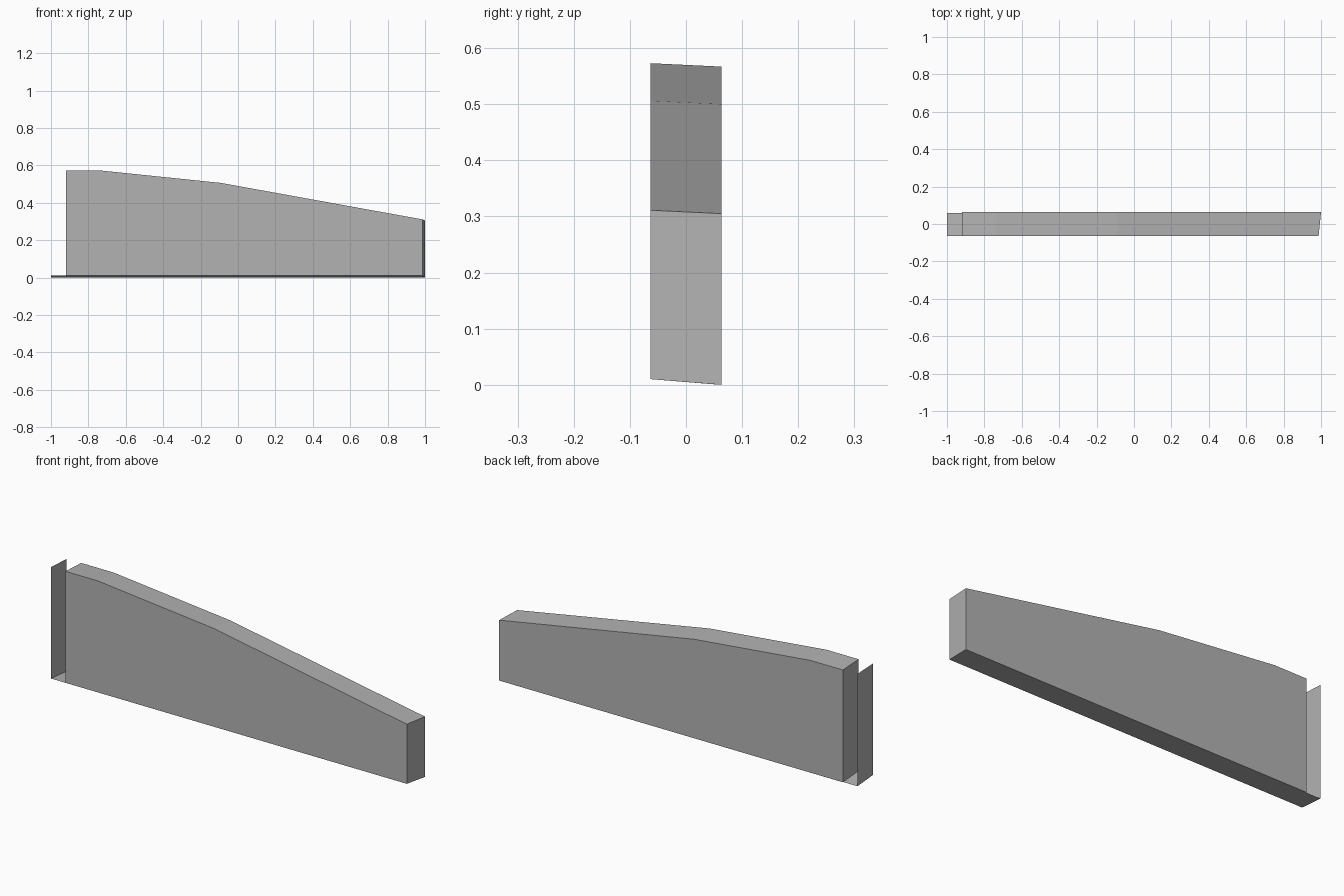
import bpy
import bmesh

cube = bpy.data.objects.get("Cube")
if cube:
    bpy.data.objects.remove(cube, do_unlink=True)

# Single plain grey material
grey = bpy.data.materials.new("plain_grey")
grey.use_nodes = True
colour = (0.45, 0.45, 0.45, 1)
grey.diffuse_color = colour
grey.node_tree.nodes["Principled BSDF"].inputs["Base Color"].default_value = colour

FRONT, BACK = -0.063, 0.063


def loft(name, front, back, back_y, solid):
    """Join a front and a back outline; cap them for a solid, else leave a sheet."""
    bm = bmesh.new()
    a = [bm.verts.new((x, FRONT, z)) for x, z in front]
    b = [bm.verts.new((x, back_y, z)) for x, z in back]
    n = len(a)
    for i in range(n if solid else n - 1):
        j = (i + 1) % n
        bm.faces.new((a[i], a[j], b[j], b[i]))
    if solid:
        bm.faces.new(a)
        bm.faces.new(b[::-1])
        bmesh.ops.recalc_face_normals(bm, faces=bm.faces)
    mesh = bpy.data.meshes.new(name)
    bm.to_mesh(mesh)
    bm.free()
    mesh.materials.append(grey)
    obj = bpy.data.objects.new(name, mesh)
    bpy.context.collection.objects.link(obj)


# Tapered panel: the back outline sits slightly lower and reaches further out
panel = [(-0.92, 0.01), (0.987, 0.01), (0.987, 0.311),
         (-0.09, 0.506), (-0.74, 0.573), (-0.92, 0.573)]
panel_back = [(x + 0.013 if x > 0.5 else x, z - (0.01 if z < 0.1 else 0.006))
              for x, z in panel]
loft("tapered_panel", panel, panel_back, BACK, True)

# Thin L-shaped end flap: a floor strip and an upright sheet
flap = [(-0.92, 0.01), (-1.0, 0.01), (-1.0, 0.573)]
flap_back = [(-0.92, 0.0), (-1.0, 0.0), (-1.0, 0.567)]
loft("end_flap", flap, flap_back, 0.06, False)
